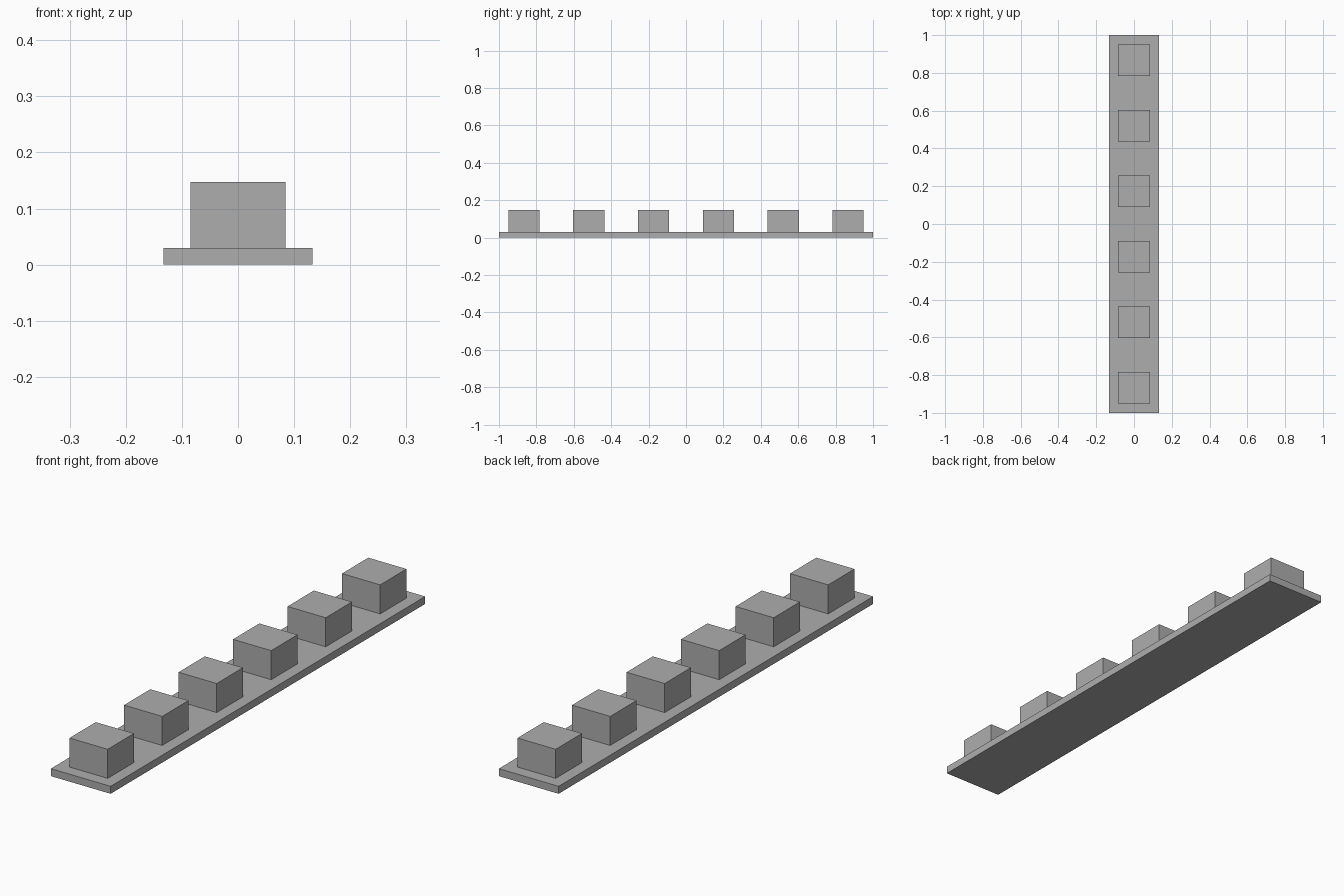
import bpy

# Remove the default object
cube = bpy.data.objects.get("Cube")
if cube:
    bpy.data.objects.remove(cube, do_unlink=True)

# Single grey material
grey = bpy.data.materials.new("plain_grey")
grey.use_nodes = True
colour = (0.42, 0.42, 0.42, 1)
grey.diffuse_color = colour
grey.node_tree.nodes["Principled BSDF"].inputs["Base Color"].default_value = colour


def add_box(name, size, y, bottom):
    """Box centred on x, standing at the given bottom height."""
    bpy.ops.mesh.primitive_cube_add(size=1, location=(0, y, bottom + size[2] / 2))
    box = bpy.context.object
    box.name = name
    box.scale = size
    bpy.ops.object.transform_apply(location=False, rotation=False, scale=True)
    box.data.materials.append(grey)
    return box


# Long flat base
BASE_HEIGHT = 0.03
add_box("base_plate", (0.266, 2, BASE_HEIGHT), 0, 0)

# Evenly spaced row of blocks
COUNT, SPACING = 6, 0.3465
for i in range(COUNT):
    y = (i - (COUNT - 1) / 2) * SPACING
    add_box(f"block_{i + 1}", (0.17, 0.167, 0.117), y, BASE_HEIGHT)
